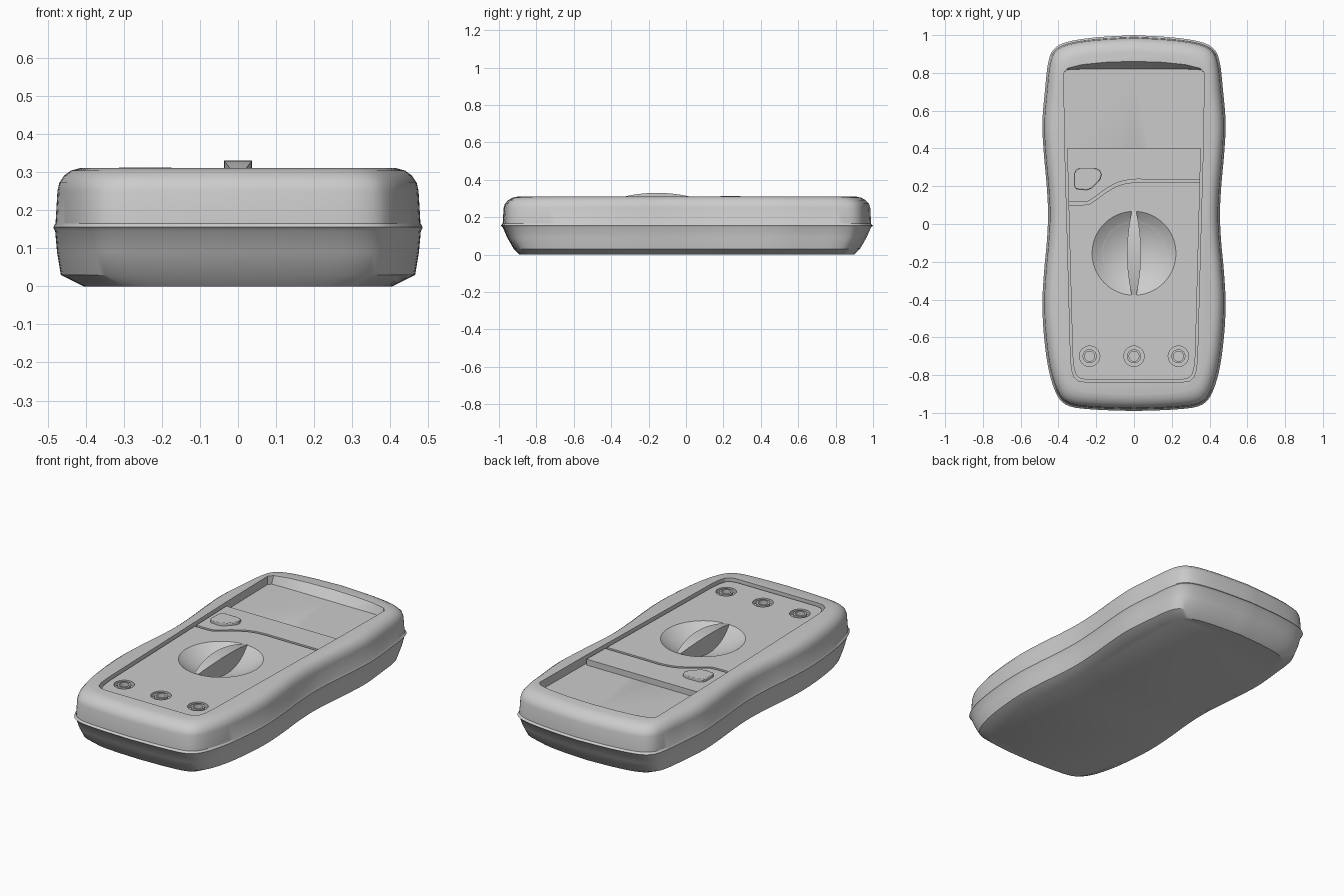
import bpy, bmesh, math
from mathutils import Vector

cube = bpy.data.objects.get("Cube")
if cube:
    bpy.data.objects.remove(cube, do_unlink=True)

grey = bpy.data.materials.new("plain grey")
grey.use_nodes = True
grey.diffuse_color = (0.6, 0.6, 0.6, 1)
grey.node_tree.nodes["Principled BSDF"].inputs["Base Color"].default_value = (0.6, 0.6, 0.6, 1)


def spline(points, steps):
    """Smooth open curve through the points."""
    p = [Vector(q) for q in points]
    p = [2 * p[0] - p[1]] + p + [2 * p[-1] - p[-2]]
    out = []
    for a, b, c, d in zip(p, p[1:], p[2:], p[3:]):
        for i in range(steps):
            t = i / steps
            out.append(b + (c - a) * t / 2 + (2 * a - 5 * b + 4 * c - d) * t * t / 2
                       + (3 * b - a - 3 * c + d) * t ** 3 / 2)
    return out + [p[-2]]


def mirrored(half):
    """Close a right half outline, running from top centre to bottom centre."""
    return [(p[0], p[1]) for p in half] + [(-p[0], p[1]) for p in half[-2:0:-1]]


def loft(name, rings, closed=False):
    """Skin a stack of rings; cap the ends, or join last to first if closed."""
    bm = bmesh.new()
    rows = [[bm.verts.new(v) for v in r] for r in rings]
    pairs = list(zip(rows, rows[1:])) + ([(rows[-1], rows[0])] if closed else [])
    for a, b in pairs:
        for i in range(len(a)):
            j = (i + 1) % len(a)
            bm.faces.new((a[i], a[j], b[j], b[i]))
    if not closed:
        bm.faces.new(rows[0])
        bm.faces.new(rows[-1])
    bmesh.ops.recalc_face_normals(bm, faces=bm.faces)
    mesh = bpy.data.meshes.new(name)
    bm.to_mesh(mesh)
    bm.free()
    mesh.materials.append(grey)
    obj = bpy.data.objects.new(name, mesh)
    bpy.context.collection.objects.link(obj)
    return obj


def prism(name, outline, z0, z1):
    return loft(name, [[(x, y, z) for x, y in outline] for z in (z0, z1)])


def circle(r, x, y, n=32):
    return [(x + r * math.cos(2 * math.pi * i / n), y + r * math.sin(2 * math.pi * i / n))
            for i in range(n)]


def activate(obj):
    bpy.ops.object.select_all(action='DESELECT')
    obj.select_set(True)
    bpy.context.view_layer.objects.active = obj


def cut(obj, cutter):
    mod = obj.modifiers.new("cut", 'BOOLEAN')
    mod.operation = 'DIFFERENCE'
    mod.solver = 'EXACT'
    mod.object = cutter
    activate(obj)
    bpy.ops.object.modifier_apply(modifier=mod.name)


def smooth(obj, angle=30):
    activate(obj)
    bpy.ops.object.shade_smooth_by_angle(angle=math.radians(angle))


# Case: waisted outline lofted through height levels, with a seam rib
outline = mirrored(spline([
    (0, 1), (.2, .988), (.35, .965), (.425, .925), (.455, .85), (.47, .72), (.485, .54),
    (.478, .38), (.462, .2), (.455, .05), (.462, -.1), (.476, -.25), (.485, -.42),
    (.476, -.6), (.45, -.78), (.405, -.91), (.34, -.965), (.2, -.983), (0, -.99)], 4))
# (height, inset at the sides, inset at the ends)
levels = [(0, .08, .1), (.03, .02, .07), (.09, .01, .035), (.145, .005, .011), (.155, 0, 0),
          (.165, .006, .01), (.25, .011, .015), (.272, .016, .022), (.291, .029, .04),
          (.304, .047, .062), (.31, .07, .09)]
case = loft("case", [[(x * (1 - ix / .487), y * (1 - iy), z) for x, y in outline]
                     for z, ix, iy in levels])

# Face recess with an arched, sloping upper wall
PANEL_Z, FLOOR_Z = .296, .262
lower_half = [(.372, .8), (.366, .4), (.352, -.1), (.336, -.7), (.33, -.77), (.318, -.81),
              (.295, -.83), (.26, -.836), (0, -.836)]
top_edge = [(0, .862), (.15, .857), (.27, .845), (.35, .825)]
floor_edge = [(0, .82), (.15, .82), (.27, .82), (.357, .816)]
rim = [(x, y, .311) for x, y in mirrored(top_edge + lower_half)]
rim_up = [(x, y, .4) for x, y, z in rim]
floor = [(x, y, FLOOR_Z) for x, y in mirrored(floor_edge + lower_half)]
recess = loft("recess_cutter", [floor, rim, rim_up])
cut(case, recess)

# Control panel set in the recess, leaving a narrow gap
panel_half = [(0, .4), (.354, .4), (.341, -.1), (.325, -.7), (.318, -.765), (.306, -.8),
              (.285, -.818), (.25, -.824), (0, -.824)]
panel = prism("control_panel", mirrored(panel_half), .24, PANEL_Z)

# S-curved groove across the panel
path = spline([(-.4, .11), (-.26, .11), (-.22, .125), (-.15, .175), (-.08, .213),
               (0, .228), (.1, .228), (.4, .228)], 5)
strip = []
for side in (1, -1):
    edge = []
    for i, p in enumerate(path):
        d = (path[min(i + 1, len(path) - 1)] - path[max(i - 1, 0)]).normalized()
        edge.append((p.x - d.y * .008 * side, p.y + d.x * .008 * side))
    strip += edge[::side]
groove = prism("groove_cutter", strip, .278, .35)
cut(panel, groove)

# Spherical dial bowl sunk through panel and case
DIAL_Y, DIAL_R, DEPTH = -.155, .222, .075
ball_r = (DIAL_R ** 2 + DEPTH ** 2) / (2 * DEPTH)
bpy.ops.mesh.primitive_uv_sphere_add(segments=64, ring_count=48, radius=ball_r,
                                     location=(0, DIAL_Y, PANEL_Z - DEPTH + ball_r))
bowl = bpy.context.object
bowl.name = "bowl_cutter"
bowl.data.materials.append(grey)
cut(case, bowl)
cut(panel, bowl)

# Sockets: round wells, each holding a raised tube
cutters = [recess, groove, bowl]
sockets = []
for label, x in (("right", -.235), ("middle", 0), ("left", .235)):
    well = prism("well_cutter", circle(.054, x, -.7), .272, .35)
    cut(panel, well)
    cutters.append(well)
    wide, narrow = circle(.037, x, -.7), circle(.026, x, -.7)
    tube = loft(label + "_socket", [[(a, b, z) for a, b in ring] for ring, z in
                ((wide, .265), (wide, PANEL_Z), (narrow, PANEL_Z), (narrow, .265))], True)
    sockets.append(tube)

# Dial grip: lens-shaped bar with an arched top
sections = []
for i in range(25):
    t = i / 12 - 1
    bulge = 1 - t * t
    w, y = .012 + .025 * bulge, DIAL_Y + t * .222
    top, low = .298 + .032 * bulge, .285 - .075 * bulge
    sections.append([(-w, y, low), (w, y, low), (w, y, top), (-w, y, top)])
grip = loft("dial_grip", sections)

# Push button: rounded wedge following the groove
button = prism("push_button", [(-.305, .185), (-.25, .18), (-.225, .188), (-.18, .235),
                               (-.172, .262), (-.182, .285), (-.205, .295), (-.29, .295),
                               (-.308, .285), (-.315, .265), (-.315, .2)], .28, .312)
bevel = button.modifiers.new("soft edge", 'BEVEL')
bevel.width = .004
bevel.segments = 2
bevel.limit_method = 'ANGLE'
bevel.angle_limit = math.radians(60)

for c in cutters:
    bpy.data.objects.remove(c, do_unlink=True)
for obj in [case, panel, grip, button] + sockets:
    smooth(obj)
